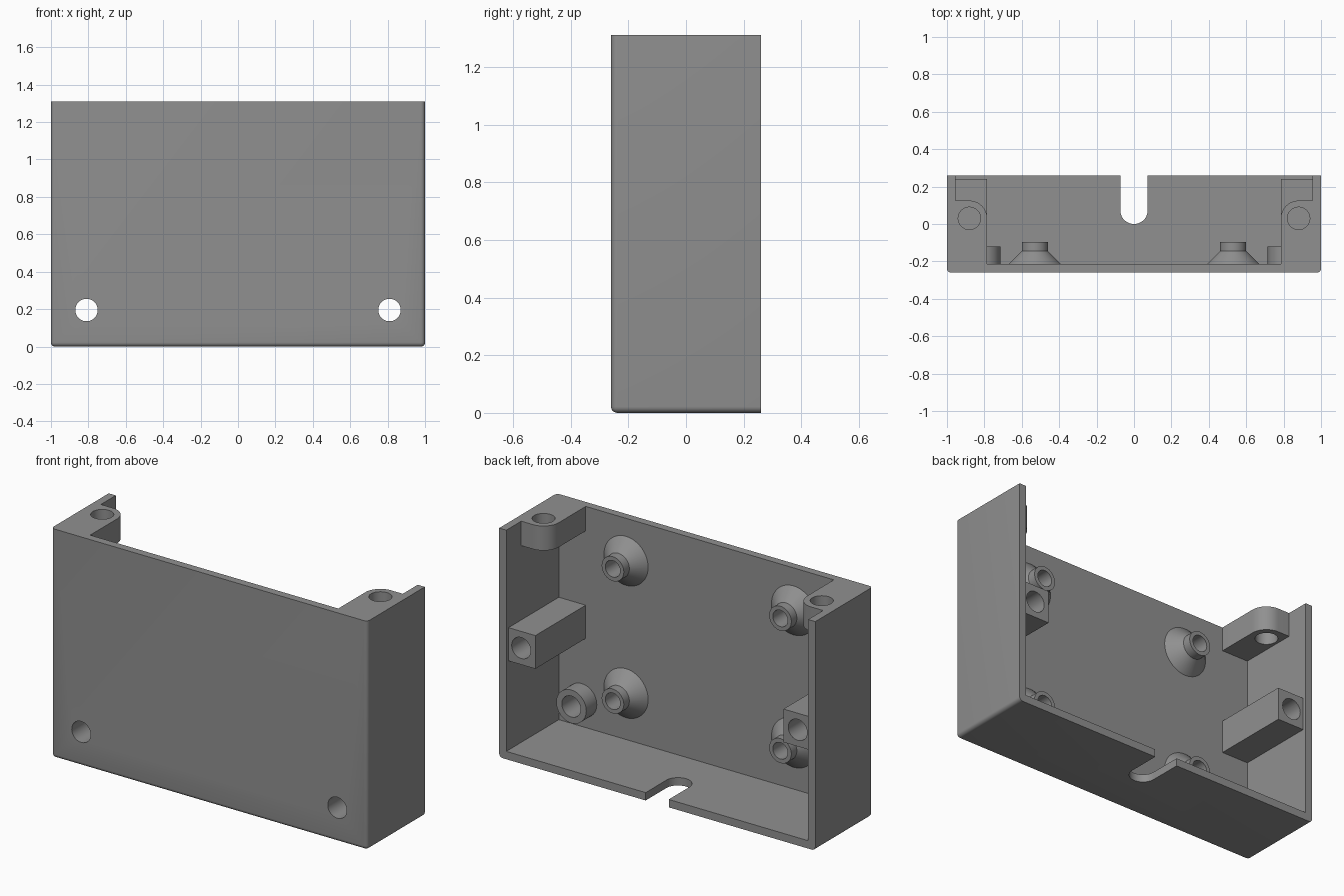
import bpy, bmesh, math
from mathutils import Matrix, Vector

if "Cube" in bpy.data.objects:
    bpy.data.objects.remove(bpy.data.objects["Cube"])

W, D, H, T = 1.0, 0.26, 1.31, 0.045      # half width, half depth, height, wall
FLOOR = -D + T                           # inner face of the front wall

grey = bpy.data.materials.new("mid_grey")
grey.diffuse_color = (0.28, 0.28, 0.28, 1)
grey.use_nodes = True
grey.node_tree.nodes["Principled BSDF"].inputs["Base Color"].default_value = grey.diffuse_color


def finish(bm, name):
    bmesh.ops.recalc_face_normals(bm, faces=bm.faces)
    me = bpy.data.meshes.new(name)
    bm.to_mesh(me)
    bm.free()
    me.materials.append(grey)
    ob = bpy.data.objects.new(name, me)
    bpy.context.collection.objects.link(ob)
    return ob


def box(name, lo, hi, round_edges=None, radius=0.02):
    lo, hi = Vector(lo), Vector(hi)
    bm = bmesh.new()
    bmesh.ops.create_cube(bm, size=1)
    for v in bm.verts:
        v.co = (lo + hi) / 2 + v.co * (hi - lo)
    if round_edges:
        edges = [e for e in bm.edges if round_edges((e.verts[0].co + e.verts[1].co) / 2)]
        bmesh.ops.bevel(bm, geom=edges, offset=radius, segments=5,
                        profile=0.5, affect='EDGES')
    return finish(bm, name)


def rod(name, x, z, y0, y1, r0, r1=None):
    """Cylinder or cone running along y."""
    bm = bmesh.new()
    bmesh.ops.create_cone(bm, cap_ends=True, segments=48, radius1=r0,
                          radius2=r0 if r1 is None else r1, depth=y1 - y0)
    bm.transform(Matrix.Translation((x, (y0 + y1) / 2, z)) @ Matrix.Rotation(-math.pi / 2, 4, 'X'))
    return finish(bm, name)


def prism(name, pts, z0, z1):
    """Profile in x, y extruded upwards."""
    bm = bmesh.new()
    f = bm.faces.new([bm.verts.new((x, y, z0)) for x, y in pts])
    new = bmesh.ops.extrude_face_region(bm, geom=[f])["geom"]
    bmesh.ops.translate(bm, vec=(0, 0, z1 - z0),
                        verts=[v for v in new if isinstance(v, bmesh.types.BMVert)])
    return finish(bm, name)


def arc(cx, cy, r, a0, a1, n):
    return [(cx + r * math.cos(math.radians(a0 + (a1 - a0) * i / n)),
             cy + r * math.sin(math.radians(a0 + (a1 - a0) * i / n))) for i in range(n + 1)]


def combine(target, part, operation):
    mod = target.modifiers.new(operation.lower(), 'BOOLEAN')
    mod.operation, mod.solver, mod.object = operation, 'EXACT', part
    bpy.context.view_layer.objects.active = target
    bpy.ops.object.modifier_apply(modifier=mod.name)
    bpy.data.objects.remove(part)


# Shell: open top and back, rounded outer front, bottom and side edges
def is_outer(m):
    front, low, side = m.y < -D + 0.01, m.z < 0.01, abs(m.x) > W - 0.01
    return front + low + side >= 2


shell = box("enclosure_half", (-W, -D, 0), (W, D, H), is_outer, 0.022)
combine(shell, box("cavity", (-W + T, FLOOR, T), (W - T, 1, 2)), 'DIFFERENCE')

# Cable slot in the bottom wall
slot = [(0.073, 0.5), (-0.073, 0.5)] + arc(0, 0.073, 0.073, 180, 360, 24)
combine(shell, prism("cable_slot", slot, -0.1, 0.1), 'DIFFERENCE')

adds, cuts = [], []
for s in (-1, 1):
    # Top corner lugs with a vertical screw hole
    lug = [(0.98, -0.24), (0.785, -0.24)] + arc(0.88, 0.03, 0.095, 180, 90, 12) + [(0.98, 0.125)]
    adds.append(prism("corner_lug", [(s * x, y) for x, y in lug], H - 0.14, H))
    cuts.append(prism("lug_hole", arc(s * 0.88, 0.03, 0.06, 0, 352.5, 47), H - 0.3, H + 0.1))

    # Square screw posts on the side walls
    xs = sorted((s * 0.785, s * 0.98))
    adds.append(box("side_post", (xs[0], -0.24, 0.555), (xs[1], 0.24, 0.745)))
    cuts.append(rod("post_hole", s * 0.875, 0.65, -0.1, 0.4, 0.06))

    # Round bosses with holes through the front wall
    adds.append(rod("front_boss", s * 0.81, 0.195, -0.24, -0.12, 0.095))
    cuts.append(rod("boss_hole", s * 0.81, 0.195, -0.4, 0, 0.06))

    # Conical board standoffs
    for z in (0.31, 1.067):
        adds.append(rod("standoff_cone", s * 0.53, z, -0.225, -0.145, 0.15, 0.07))
        adds.append(rod("standoff_tip", s * 0.53, z, -0.16, -0.095, 0.07))
        cuts.append(rod("standoff_hole", s * 0.53, z, -0.205, 0, 0.047))

for part in adds:
    combine(shell, part, 'UNION')
for part in cuts:
    combine(shell, part, 'DIFFERENCE')

# Smooth the round surfaces, keep the edges sharp
bpy.ops.object.select_all(action='DESELECT')
shell.select_set(True)
bpy.context.view_layer.objects.active = shell
bpy.ops.object.shade_smooth_by_angle(angle=math.radians(30))
